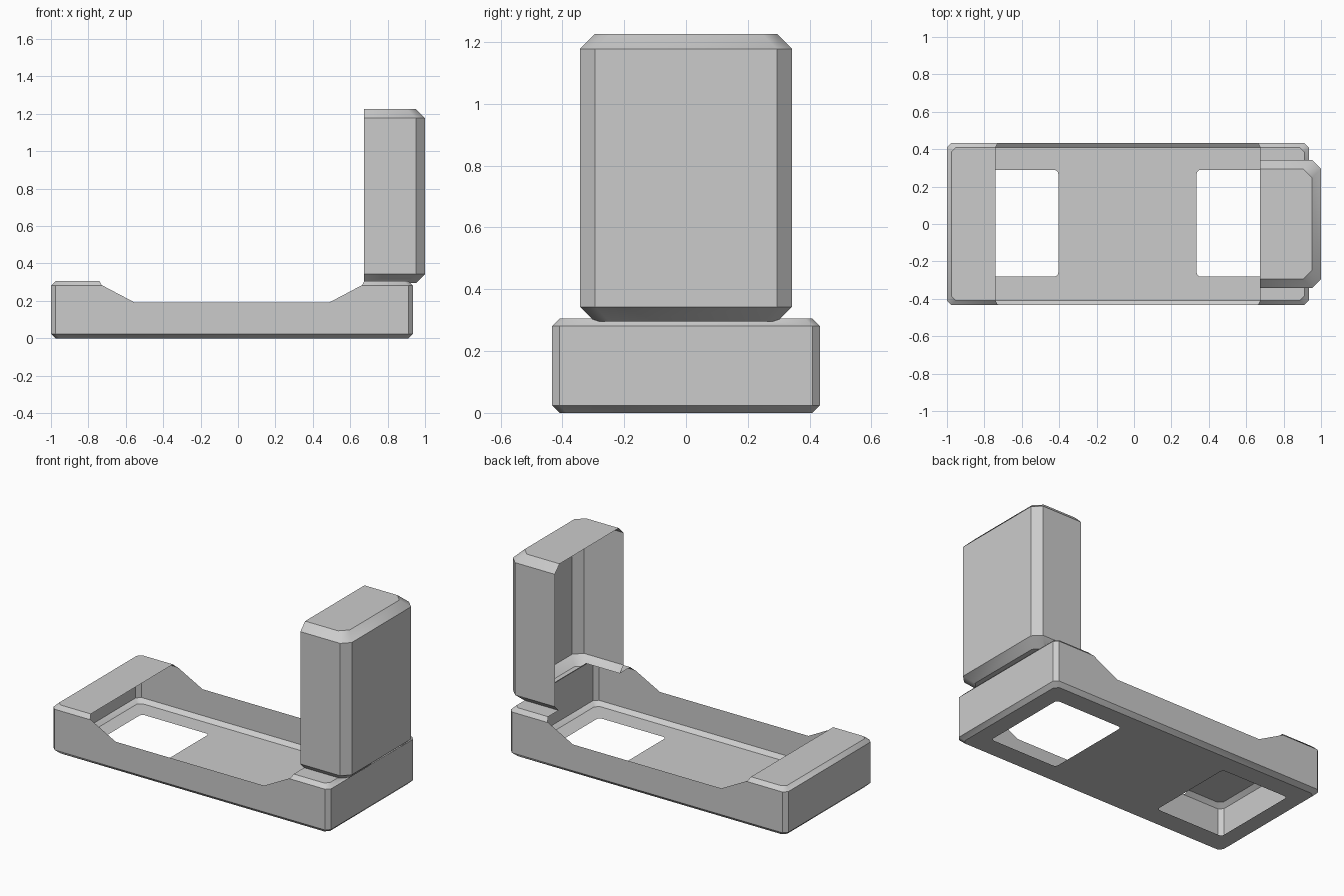
import bpy, bmesh, math

cube = bpy.data.objects.get("Cube")
if cube:
    bpy.data.objects.remove(cube, do_unlink=True)


def make_material(name, value):
    mat = bpy.data.materials.new(name)
    mat.use_nodes = True
    colour = (value, value, value, 1)
    mat.diffuse_color = colour
    mat.node_tree.nodes["Principled BSDF"].inputs["Base Color"].default_value = colour
    return mat


grey = make_material("light_grey", 0.6)
cut_mark = make_material("cut_mark", 0.1)


def finish(bm, name, mat):
    bmesh.ops.recalc_face_normals(bm, faces=bm.faces)
    mesh = bpy.data.meshes.new(name)
    bm.to_mesh(mesh)
    bm.free()
    mesh.materials.append(mat)
    obj = bpy.data.objects.new(name, mesh)
    bpy.context.collection.objects.link(obj)
    return obj


def chamfered_box(name, x0, x1, half_y, z0, z1, c):
    """Box with every edge chamfered, made of four stacked octagons."""
    bm = bmesh.new()
    rings = []
    for z, inset in ((z0, c), (z0 + c, 0), (z1 - c, 0), (z1, c)):
        a, b, h = x0 + inset, x1 - inset, half_y - inset
        outline = [(a + c, -h), (b - c, -h), (b, c - h), (b, h - c),
                   (b - c, h), (a + c, h), (a, h - c), (a, c - h)]
        rings.append([bm.verts.new((x, y, z)) for x, y in outline])
    for low, high in zip(rings, rings[1:]):
        for i in range(8):
            j = (i + 1) % 8
            bm.faces.new((low[i], low[j], high[j], high[i]))
    bm.faces.new(rings[0])
    bm.faces.new(rings[-1])
    return finish(bm, name, grey)


def notch_cutter():
    """Side profile of the open middle, extruded across the width."""
    profile = [(-0.74, 1.6), (-0.74, 0.305), (-0.73, 0.285), (-0.55, 0.19),
               (0.485, 0.19), (0.665, 0.285), (0.675, 0.305), (0.675, 1.6)]
    bm = bmesh.new()
    face = bm.faces.new([bm.verts.new((x, -0.7, z)) for x, z in profile])
    out = bmesh.ops.extrude_face_region(bm, geom=[face])
    moved = [v for v in out["geom"] if isinstance(v, bmesh.types.BMVert)]
    bmesh.ops.translate(bm, verts=moved, vec=(0, 1.4, 0))
    return finish(bm, "notch_cutter", cut_mark)


def window_cutter(centre_x):
    """Rounded rectangular opening through the floor."""
    bm = bmesh.new()
    bmesh.ops.create_cube(bm, size=1)
    bmesh.ops.scale(bm, verts=bm.verts, vec=(0.47, 0.57, 0.2))
    bmesh.ops.translate(bm, verts=bm.verts, vec=(centre_x, 0.004, 0))
    upright = [e for e in bm.edges
               if abs(e.verts[0].co.z - e.verts[1].co.z) > 0.1]
    bmesh.ops.bevel(bm, geom=upright, offset=0.022, segments=4,
                    profile=0.5, affect='EDGES')
    return finish(bm, "window_cutter", cut_mark)


def apply_boolean(target, tool, operation):
    mod = target.modifiers.new(operation.lower(), 'BOOLEAN')
    mod.object = tool
    mod.operation = operation
    mod.solver = 'EXACT'
    mod.material_mode = 'TRANSFER'
    tool.hide_render = True
    bpy.context.view_layer.objects.active = target
    bpy.ops.object.modifier_apply(modifier=mod.name)
    bpy.data.objects.remove(tool, do_unlink=True)


# Tray and upright housing joined into one body
case = chamfered_box("tray_with_upright_housing", -1.0, 0.935, 0.433, 0, 0.305, 0.024)
housing = chamfered_box("upright_housing", 0.3, 1.0, 0.343, 0.295, 1.225, 0.048)
apply_boolean(case, housing, 'UNION')

# Open middle and floor windows
apply_boolean(case, notch_cutter(), 'DIFFERENCE')
for x in (-0.64, 0.57):
    apply_boolean(case, window_cutter(x), 'DIFFERENCE')

# Remove the cut surfaces so only the thin outer skin is left
mesh = case.data
marked = {i for i, m in enumerate(mesh.materials) if m == cut_mark}
bm = bmesh.new()
bm.from_mesh(mesh)
bmesh.ops.delete(bm, geom=[f for f in bm.faces if f.material_index in marked],
                 context='FACES')
for f in bm.faces:
    f.material_index = 0
bm.to_mesh(mesh)
bm.free()
mesh.materials.clear()
mesh.materials.append(grey)
bpy.data.materials.remove(cut_mark)

# Soft corners, crisp chamfers
bpy.ops.object.select_all(action='DESELECT')
case.select_set(True)
bpy.context.view_layer.objects.active = case
bpy.ops.object.shade_smooth_by_angle(angle=math.radians(32))
